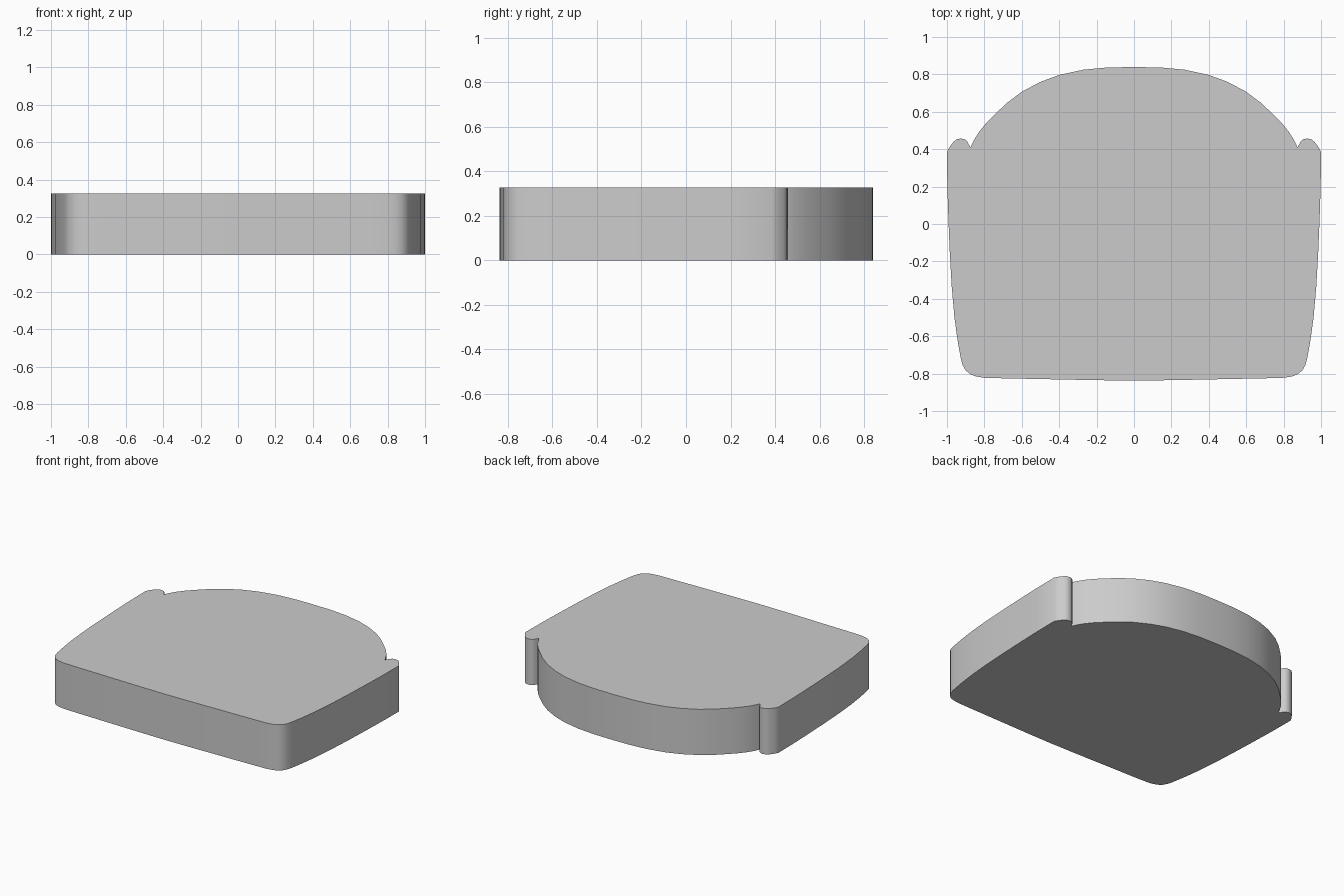
import bpy, bmesh, math

if "Cube" in bpy.data.objects:
    bpy.data.objects.remove(bpy.data.objects["Cube"])

HEIGHT = 0.327

# Right half of the cushion outline, from front centre round to back centre
half = [
    (0.0, -0.837), (0.2, -0.835), (0.45, -0.83), (0.7, -0.825), (0.8, -0.822),
    # rounded front corner
    (0.845, -0.815), (0.875, -0.803), (0.90, -0.783), (0.916, -0.755), (0.927, -0.715),
    # bowed side
    (0.945, -0.61), (0.96, -0.50), (0.975, -0.33), (0.985, -0.15), (0.992, 0.02),
    (0.998, 0.2), (1.0, 0.385),
    # small ear beside the notch
    (0.987, 0.41), (0.966, 0.438), (0.948, 0.453), (0.925, 0.457), (0.905, 0.453),
    (0.893, 0.443), (0.885, 0.428), (0.874, 0.41),
    # domed back
    (0.855, 0.45), (0.83, 0.49), (0.79, 0.54), (0.745, 0.585), (0.68, 0.647),
    (0.60, 0.707), (0.50, 0.76), (0.40, 0.797), (0.27, 0.825), (0.14, 0.837), (0.0, 0.839),
]
outline = half + [(-x, y) for x, y in reversed(half[1:-1])]

# Extrude the outline into a solid cushion
bm = bmesh.new()
base = bm.faces.new([bm.verts.new((x, y, 0)) for x, y in outline])
top = bmesh.ops.extrude_face_region(bm, geom=[base], use_keep_orig=True)
bmesh.ops.translate(bm, vec=(0, 0, HEIGHT),
                    verts=[g for g in top["geom"] if isinstance(g, bmesh.types.BMVert)])
bmesh.ops.recalc_face_normals(bm, faces=bm.faces)

mesh = bpy.data.meshes.new("seat_cushion")
bm.to_mesh(mesh)
bm.free()
cushion = bpy.data.objects.new("seat_cushion", mesh)
bpy.context.collection.objects.link(cushion)

# Smooth the walls, keep the rims and notches sharp
bpy.context.view_layer.objects.active = cushion
cushion.select_set(True)
bpy.ops.object.shade_smooth_by_angle(angle=math.radians(35))
